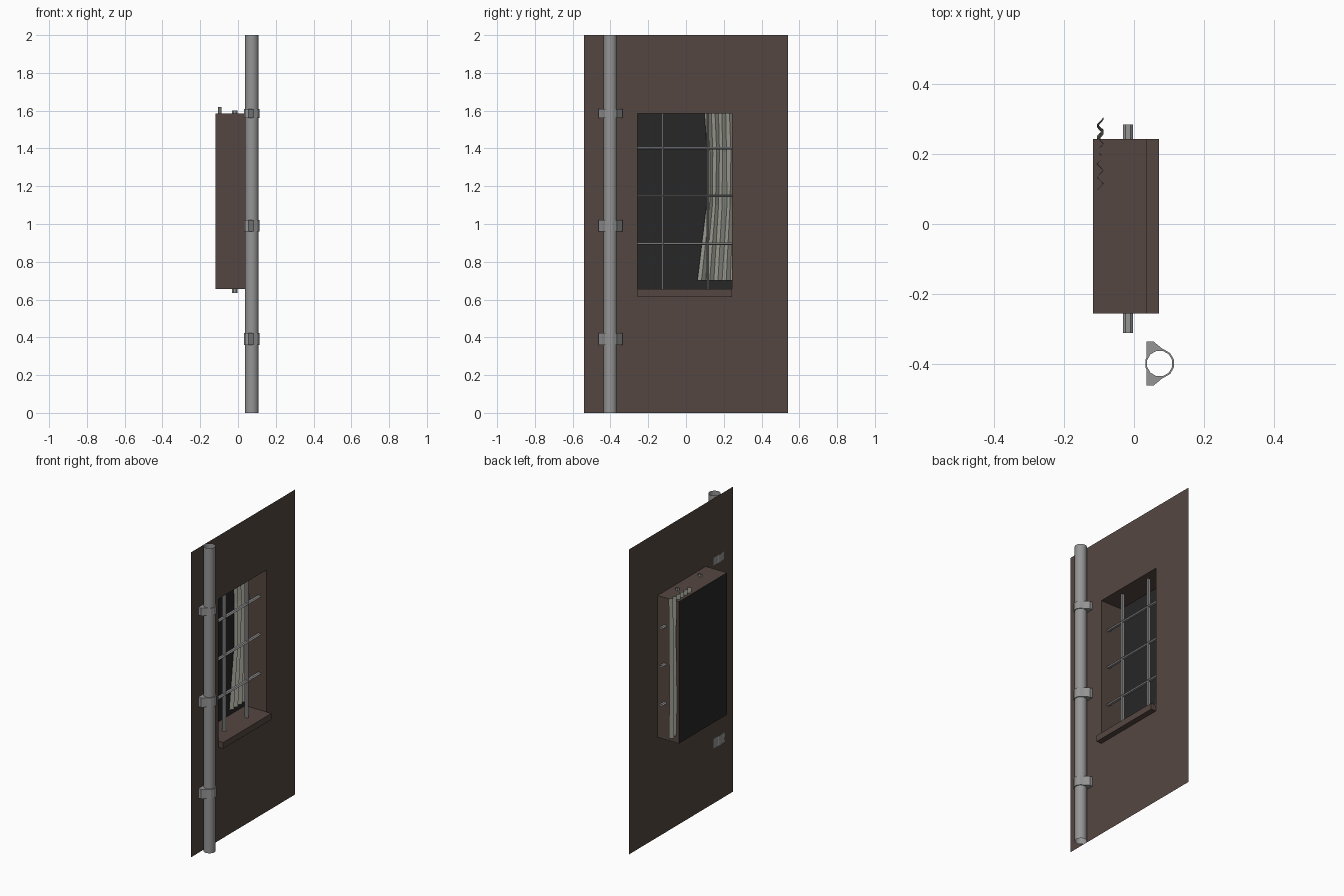
import bpy, bmesh, math, random

if "Cube" in bpy.data.objects:
    bpy.data.objects.remove(bpy.data.objects["Cube"])

random.seed(4)


def material(name, rgb):
    m = bpy.data.materials.new(name)
    m.diffuse_color = (*rgb, 1)
    m.use_nodes = True
    m.node_tree.nodes["Principled BSDF"].inputs["Base Color"].default_value = m.diffuse_color
    return m


BROWN = material("brown_plaster", (0.09, 0.062, 0.053))
METAL = material("grey_metal", (0.3, 0.3, 0.3))
DARK = material("dark_glass", (0.02, 0.02, 0.02))
CLOTH = material("cloth", (0.36, 0.36, 0.31))

WALL_X, BACK_X = 0.036, -0.118
Y0, Y1, Z0, Z1 = -0.256, 0.243, 0.655, 1.585      # window opening
PIPE_X, PIPE_Y, PIPE_R = 0.0735, -0.40, 0.036


def make(name, verts, faces, mat, smooth=False, recalc=False):
    me = bpy.data.meshes.new(name)
    me.from_pydata(verts, [], faces)
    if recalc:
        bm = bmesh.new()
        bm.from_mesh(me)
        bmesh.ops.recalc_face_normals(bm, faces=bm.faces)
        bm.to_mesh(me)
        bm.free()
    me.materials.append(mat)
    if smooth:
        me.shade_smooth()
    ob = bpy.data.objects.new(name, me)
    bpy.context.collection.objects.link(ob)
    return ob


def rect(x, y0, y1, z0, z1):
    return [(x, y0, z0), (x, y1, z0), (x, y1, z1), (x, y0, z1)]


def tube(name, point, a, b, sides, smooth=False):
    """Open-ended tube; point(angle, t) gives the surface position."""
    verts = [point(2 * math.pi * i / sides, t) for t in (a, b) for i in range(sides)]
    faces = [(i, (i + 1) % sides, sides + (i + 1) % sides, sides + i) for i in range(sides)]
    return make(name, verts, faces, METAL, smooth, True)


# Wall sheet with window opening, facing +x
LOOP = [(i, (i + 1) % 4, 4 + (i + 1) % 4, 4 + i) for i in range(4)]
opening = rect(WALL_X, Y0, Y1, Z0, Z1)
make("wall", rect(WALL_X, -0.54, 0.54, 0, 2) + opening, LOOP, BROWN)

# Window recess and the dark pane behind it
pane = rect(BACK_X, Y0, Y1, Z0, Z1)
make("window_recess", opening + pane, LOOP, BROWN)
make("window_pane", pane, [(0, 1, 2, 3)], DARK)

# Sill: box against the wall
make("window_sill", rect(WALL_X, Y0, Y1, 0.614, Z0) + rect(0.072, Y0, Y1, 0.614, Z0),
     LOOP + [(4, 5, 6, 7)], BROWN, recalc=True)

# Window bars: flattened open tubes
BX, RX, RT = -0.017, 0.014, 0.0075
for n, y in enumerate((-0.122, 0.114)):
    tube(f"vertical_bar_{n}", lambda a, t: (BX + RX * math.cos(a), y + RT * math.sin(a), t),
         0.635, 1.602, 6)
for n, z in enumerate((0.895, 1.15, 1.40)):
    tube(f"horizontal_bar_{n}", lambda a, t: (BX + RX * math.cos(a), t, z + RT * math.sin(a)),
         -0.313, 0.285, 6)

# Drain pipe
tube("drain_pipe", lambda a, t: (PIPE_X + PIPE_R * math.cos(a), PIPE_Y + PIPE_R * math.sin(a), t),
     0, 2, 16, True)


# Pipe brackets: a ring plus two flanges against the wall
def prism(name, outline, z0, z1):
    n = len(outline)
    verts = [(x, y, z) for z in (z0, z1) for x, y in outline]
    faces = [(i, (i + 1) % n, n + (i + 1) % n, n + i) for i in range(n)]
    faces += [tuple(range(n)), tuple(range(n, 2 * n))]
    return make(name, verts, faces, METAL, recalc=True)


def ring_pt(r, deg):
    a = math.radians(deg)
    return PIPE_X + r * math.cos(a), PIPE_Y + r * math.sin(a)


def bracket(n, z0, z1):
    verts, faces = [], []
    for r, z in ((0.0425, z0), (0.0425, z1), (0.0372, z1), (0.0372, z0)):
        verts += [(*ring_pt(r, 15 + 30 * i), z) for i in range(12)]
    for k in range(4):
        for i in range(12):
            j, m = (i + 1) % 12, (k + 1) % 4
            faces.append((k * 12 + i, k * 12 + j, m * 12 + j, m * 12 + i))
    make(f"bracket_ring_{n}", verts, faces, METAL, recalc=True)
    for s, side in ((1, "back"), (-1, "front")):
        outline = [(WALL_X, PIPE_Y + s * 0.063), (0.056, PIPE_Y + s * 0.063)]
        outline += [ring_pt(0.0415, s * d) for d in (75, 105, 135, 155)]
        outline.append((WALL_X, PIPE_Y + s * 0.018))
        prism(f"bracket_flange_{side}_{n}", outline, z0, z1)


for n, z in enumerate((0.36, 0.96, 1.56)):
    bracket(n, z, z + 0.062 if n < 2 else 1.61)

# Curtain: pleated sheet, slightly gathered in the middle and flared below
N = 12
rows = [(1.62, 0.095, 0.305), (1.38, 0.112, 0.302), (1.10, 0.108, 0.298), (0.70, 0.06, 0.30)]
verts = []
for r, (z, ya, yb) in enumerate(rows):
    for i in range(N):
        jitter = 0 if r in (0, 3) or i in (0, N - 1) else random.uniform(-0.006, 0.006)
        verts.append((-0.097 + (0.009 if i % 2 else -0.009),
                      ya + (yb - ya) * i / (N - 1) + jitter, z))
faces = [(r * N + i, r * N + i + 1, (r + 1) * N + i + 1, (r + 1) * N + i)[::-1]
         for r in range(len(rows) - 1) for i in range(N - 1)]
make("curtain", verts, faces, CLOTH)
